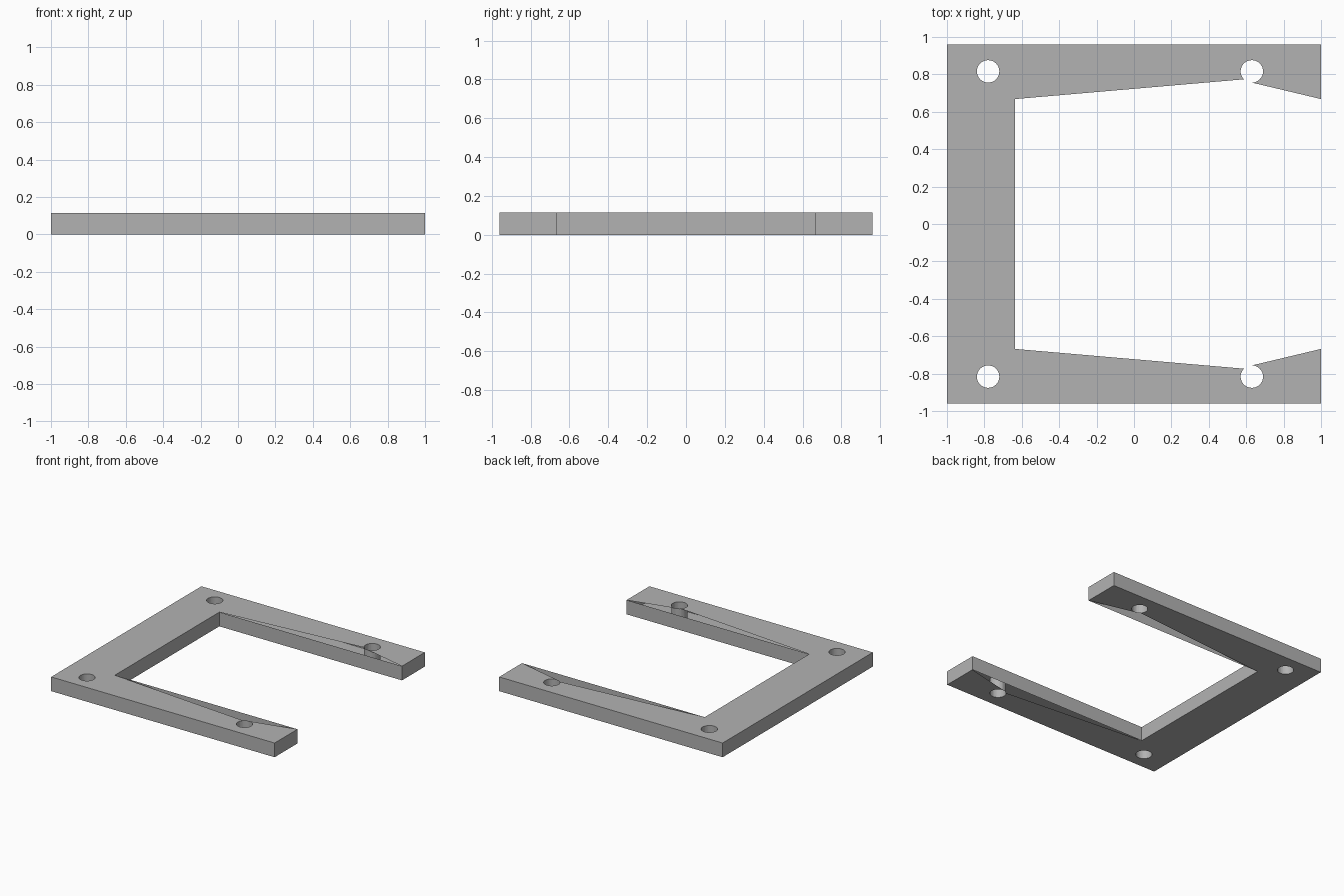
import bpy, bmesh, math

cube = bpy.data.objects.get("Cube")
if cube:
    bpy.data.objects.remove(cube)

H = 0.115                       # plate thickness
X, Y = 1.0, 0.96                # outer half sizes
IX, IY = -0.635, 0.668          # inner corner
HX, HY, R, SEG = 0.63, 0.816, 0.06, 32
BACK_X = -0.78                  # hole near the spine

grey = bpy.data.materials.new("light_grey")
grey.use_nodes = True
grey.diffuse_color = (0.45, 0.45, 0.45, 1)
grey.node_tree.nodes["Principled BSDF"].inputs["Base Color"].default_value = grey.diffuse_color


def circle(cx, cy):
    return [(cx + R * math.cos(2 * math.pi * i / SEG),
             cy + R * math.sin(2 * math.pi * i / SEG)) for i in range(SEG)]


def flip(points):
    return [(x, -y) for x, y in reversed(points)]


def add_loop(bm, points, z):
    verts = [bm.verts.new((x, y, z)) for x, y in points]
    return [bm.edges.new((verts[i - 1], verts[i])) for i in range(len(verts))]


def add_walls(bm, points):
    """Vertical band around a closed loop, facing right of its direction."""
    low = [bm.verts.new((x, y, 0)) for x, y in points]
    high = [bm.verts.new((x, y, H)) for x, y in points]
    for i in range(len(points)):
        bm.faces.new((low[i - 1], low[i], high[i], high[i - 1]))


bm = bmesh.new()

# Caps: each arm is cut back in a shallow V that runs into its tip hole
rim = circle(HX, HY)
start, end = SEG * 3 // 4, SEG * 5 // 8
arc = [rim[(start + i) % SEG] for i in range((end - start) % SEG + 1)]
arm = [(X, Y), (-X, Y), (IX, IY)]
upper_inner = [(X, IY)] + arc + [(IX, IY)]
cap = [(X, -Y)] + flip(upper_inner)[::-1] + upper_inner[::-1] + [(X, Y), (-X, Y), (-X, -Y)]
for z, up in ((0, -1), (H, 1)):
    edges = add_loop(bm, cap, z)
    for side in (-1, 1):
        edges += add_loop(bm, circle(BACK_X, side * HY), z)
    made = bmesh.ops.triangle_fill(bm, edges=edges, use_beauty=True, normal=(0, 0, up))
    for f in made["geom"]:
        if isinstance(f, bmesh.types.BMFace):
            f.normal_update()
            if f.normal.z * up < 0:
                f.normal_flip()

# Straight outer and inner walls
add_walls(bm, [(X, -Y), (X, -IY), (IX, -IY), (IX, IY), (X, IY), (X, Y), (-X, Y), (-X, -Y)])

# Bolt hole walls
for cx in (BACK_X, HX):
    for side in (-1, 1):
        add_walls(bm, circle(cx, side * HY)[::-1])

bmesh.ops.remove_doubles(bm, verts=bm.verts, dist=0.0001)
mesh = bpy.data.meshes.new("bracket_plate")
bm.to_mesh(mesh)
bm.free()
mesh.materials.append(grey)
plate = bpy.data.objects.new("bracket_plate", mesh)
bpy.context.collection.objects.link(plate)
